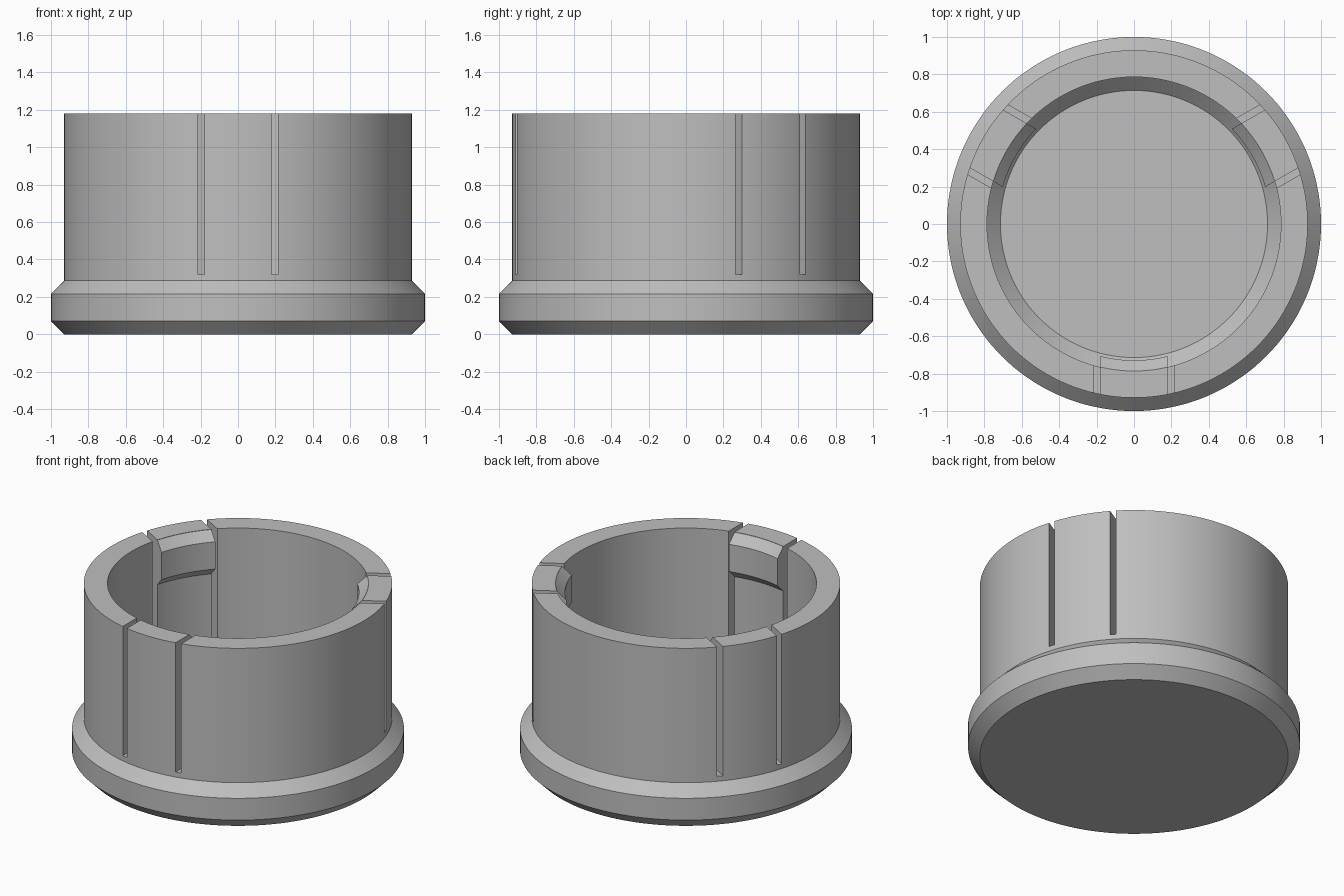
import bpy, bmesh, math
from mathutils import Matrix

if "Cube" in bpy.data.objects:
    bpy.data.objects.remove(bpy.data.objects["Cube"])

SEGMENTS = 144
HEIGHT = 1.18
TAB_ANGLES = [math.radians(a) for a in (0, 120, 240)]   # 0 is the front tab

grey = bpy.data.materials.new("mid grey")
grey.diffuse_color = (0.52, 0.52, 0.52, 1)
grey.use_nodes = True
grey.node_tree.nodes["Principled BSDF"].inputs["Base Color"].default_value = grey.diffuse_color


def make_object(name, bm):
    bmesh.ops.recalc_face_normals(bm, faces=bm.faces)
    mesh = bpy.data.meshes.new(name)
    bm.to_mesh(mesh)
    bm.free()
    mesh.materials.append(grey)
    obj = bpy.data.objects.new(name, mesh)
    bpy.context.collection.objects.link(obj)
    return obj


def smooth(obj):
    bpy.ops.object.select_all(action='DESELECT')
    obj.select_set(True)
    bpy.context.view_layer.objects.active = obj
    bpy.ops.object.shade_smooth_by_angle(angle=math.radians(30))


# Cup: flanged outside, hollow inside with a chamfered floor
profile = [(0.929, 0), (1, 0.071), (1, 0.216), (0.929, 0.287), (0.929, HEIGHT),
           (0.786, HEIGHT), (0.786, 0.214), (0.714, 0.143)]
bm = bmesh.new()
rings = []
for r, z in profile:
    rings.append([bm.verts.new((r * math.cos(2 * math.pi * i / SEGMENTS),
                                r * math.sin(2 * math.pi * i / SEGMENTS), z))
                  for i in range(SEGMENTS)])
for low, high in zip(rings, rings[1:]):
    for i in range(SEGMENTS):
        j = (i + 1) % SEGMENTS
        bm.faces.new((low[i], low[j], high[j], high[i]))
bm.faces.new(rings[0])      # underside
bm.faces.new(rings[-1])     # inner floor
cup = make_object("cup", bm)

# Slot cutters: a pair of narrow cuts beside every tab
bm = bmesh.new()
for angle in TAB_ANGLES:
    for side in (-1, 1):
        place = (Matrix.Rotation(angle, 4, 'Z')
                 @ Matrix.Translation((side * 0.197, -0.8, 0.82))
                 @ Matrix.Diagonal((0.036, 0.5, 1.0, 1)))
        bmesh.ops.create_cube(bm, size=1, matrix=place)
cutter = make_object("slot_cutter", bm)
cut = cup.modifiers.new("slots", 'BOOLEAN')
cut.operation = 'DIFFERENCE'
cut.solver = 'EXACT'
cut.object = cutter
bpy.context.view_layer.objects.active = cup
bpy.ops.object.modifier_apply(modifier=cut.name)
bpy.data.objects.remove(cutter)
smooth(cup)

# Snap bumps: chamfered ridges on the inner face of each tab
section = [(0.80, 1.17), (0.786, 1.178), (0.729, 1.121),
           (0.729, 0.94), (0.786, 0.883), (0.80, 0.883)]
STEPS = 12
for n, angle in enumerate(TAB_ANGLES):
    bm = bmesh.new()
    slices = []
    for i in range(STEPS + 1):
        x = -0.179 + 0.358 * i / STEPS
        slices.append([bm.verts.new((x, -math.sqrt(r * r - x * x), z)) for r, z in section])
    for a, b in zip(slices, slices[1:]):
        for k in range(len(section)):
            m = (k + 1) % len(section)
            bm.faces.new((a[k], a[m], b[m], b[k]))
    bm.faces.new(slices[0])
    bm.faces.new(slices[-1])
    bm.transform(Matrix.Rotation(angle, 4, 'Z'))
    smooth(make_object(f"snap_bump_{n + 1}", bm))
